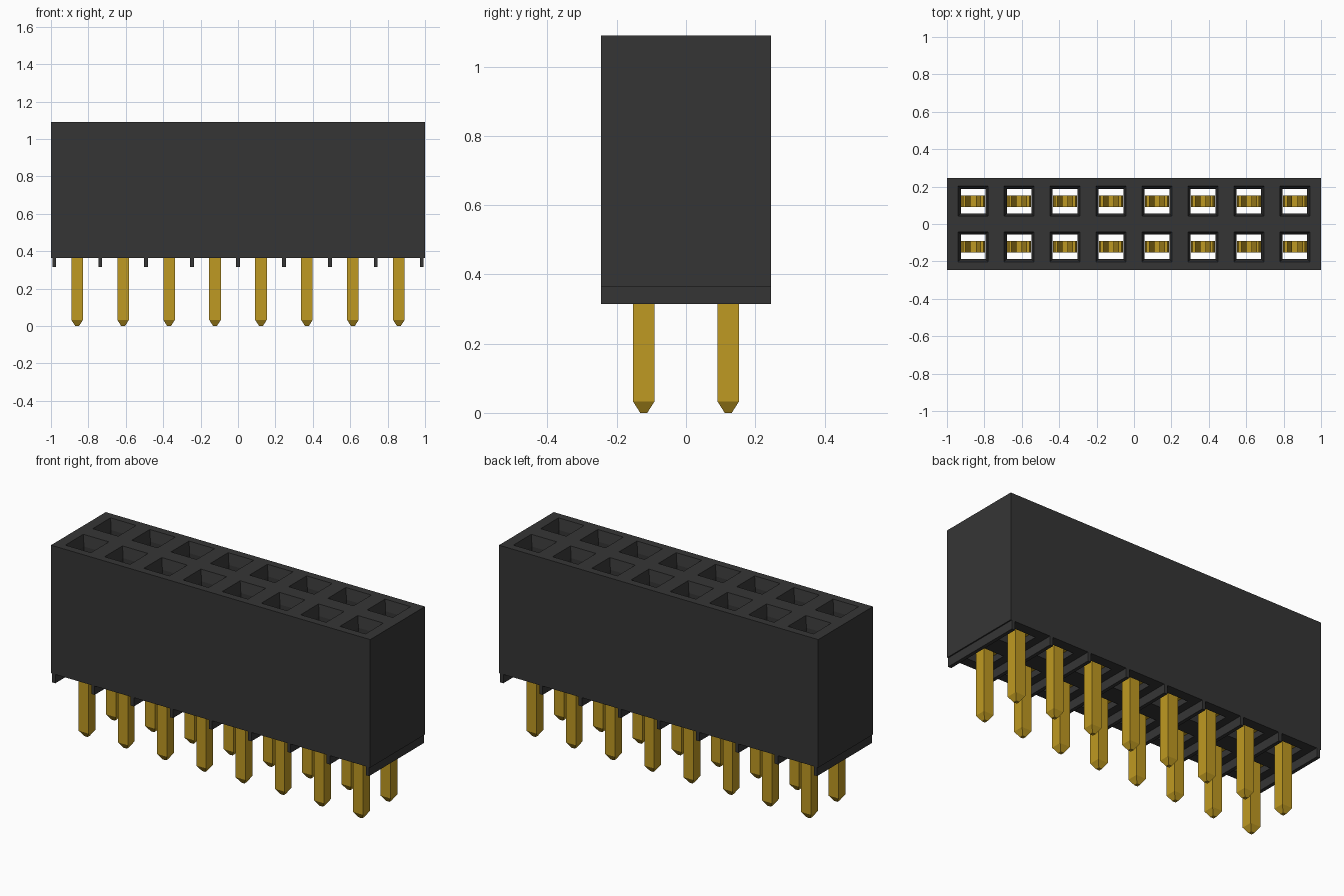
import bpy, bmesh

cube = bpy.data.objects.get("Cube")
if cube:
    bpy.data.objects.remove(cube, do_unlink=True)

PITCH, ROW = 0.2457, 0.122
CELLS = [((i - 3.5) * PITCH, y) for i in range(8) for y in (-ROW, ROW)]
BASE, FOOT, TOP = 0.365, 0.315, 1.09


def material(name, rgb, rough):
    m = bpy.data.materials.new(name)
    m.use_nodes = True
    m.diffuse_color = (*rgb, 1)
    shader = m.node_tree.nodes["Principled BSDF"]
    shader.inputs["Base Color"].default_value = (*rgb, 1)
    shader.inputs["Roughness"].default_value = rough
    return m


black = material("black plastic", (0.036, 0.036, 0.036), 0.6)
gold = material("gold plating", (0.52, 0.32, 0.016), 0.4)


def loft(bm, x, y, sections):
    """Closed stack of rectangles given as (half x, half y, z)."""
    rings = [[bm.verts.new((x + sx * hx, y + sy * hy, z))
              for sx, sy in ((-1, -1), (1, -1), (1, 1), (-1, 1))]
             for hx, hy, z in sections]
    bm.faces.new(rings[0][::-1])
    bm.faces.new(rings[-1])
    for a, b in zip(rings, rings[1:]):
        for k in range(4):
            n = (k + 1) % 4
            bm.faces.new((a[k], a[n], b[n], b[k]))


def ribbon(bm, x, y, outline, half_width):
    """Extrude an outline in x and z along y."""
    front = [bm.verts.new((x + px, y - half_width, z)) for px, z in outline]
    face = bm.faces.new(front)
    new = bmesh.ops.extrude_face_region(bm, geom=[face])["geom"]
    moved = [v for v in new if isinstance(v, bmesh.types.BMVert)]
    bmesh.ops.translate(bm, verts=moved, vec=(0, 2 * half_width, 0))


def finish(bm, name, mat):
    bmesh.ops.recalc_face_normals(bm, faces=bm.faces)
    mesh = bpy.data.meshes.new(name)
    bm.to_mesh(mesh)
    bm.free()
    mesh.materials.append(mat)
    obj = bpy.data.objects.new(name, mesh)
    bpy.context.collection.objects.link(obj)
    return obj


# Housing block
bm = bmesh.new()
loft(bm, 0, 0, [(1, 0.245, BASE), (1, 0.245, TOP)])
housing = finish(bm, "housing", black)

# Tapered socket holes cut right through the housing
bm = bmesh.new()
for x, y in CELLS:
    loft(bm, x, y, [(0.066, 0.066, BASE - 0.1), (0.066, 0.066, TOP - 0.06),
                    (0.08, 0.08, TOP), (0.08, 0.08, TOP + 0.1)])
cutter = finish(bm, "socket_cutter", black)
cutter.hide_render = True
cutter.hide_viewport = True
cut = housing.modifiers.new("sockets", "BOOLEAN")
cut.operation = "DIFFERENCE"
cut.solver = "EXACT"
cut.object = cutter

# Standoff ribs under the housing, between the pins and at both ends
bm = bmesh.new()
for i in range(9):
    x = max(-0.99, min(0.99, (i - 4) * PITCH))
    loft(bm, x, 0, [(0.01, 0.245, FOOT), (0.01, 0.245, BASE)])
finish(bm, "standoff_ribs", black)

# Pins with tapered tips
bm = bmesh.new()
for x, y in CELLS:
    loft(bm, x, y, [(0.01, 0.01, 0), (0.031, 0.031, 0.033),
                    (0.031, 0.031, 0.41)])
finish(bm, "pins", gold)

# Forked spring contacts inside the sockets
outer = [(0.064, 0.4), (0.064, 0.6), (0.03, 0.88), (0.055, 0.97)]
inner = [(0.04, 0.97), (0.014, 0.88), (0.046, 0.6), (0.046, 0.42)]
half = outer + inner
fork = half + [(-px, z) for px, z in reversed(half)]
bm = bmesh.new()
for x, y in CELLS:
    ribbon(bm, x, y, fork, 0.031)
finish(bm, "spring_contacts", gold)
